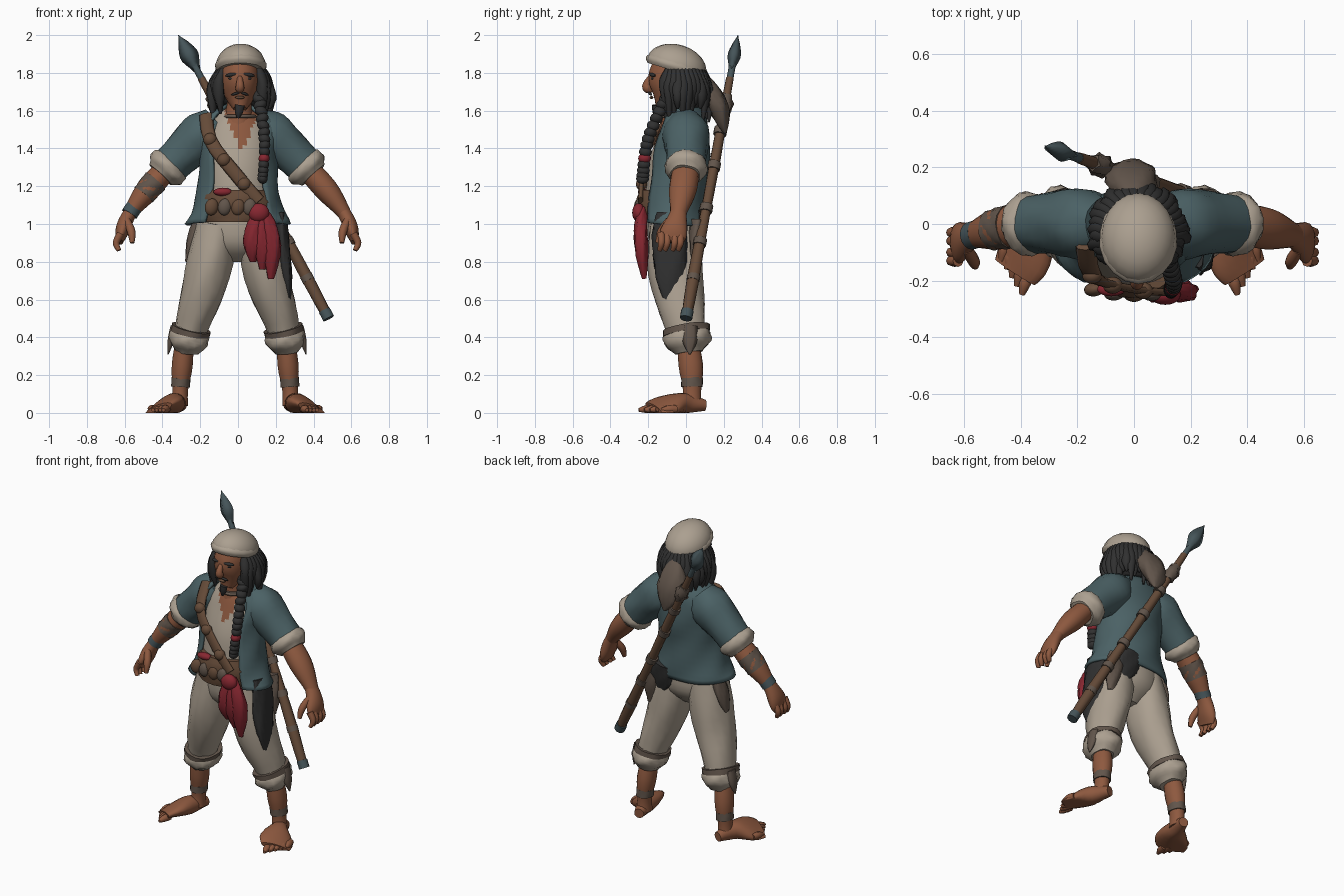
import bpy, bmesh, math, random
from mathutils import Vector, Euler

random.seed(4)
if "Cube" in bpy.data.objects:
    bpy.data.objects.remove(bpy.data.objects["Cube"], do_unlink=True)


def material(name, *rgb):
    mat = bpy.data.materials.new(name)
    mat.use_nodes = True
    mat.diffuse_color = (*rgb, 1)
    mat.node_tree.nodes["Principled BSDF"].inputs["Base Color"].default_value = (*rgb, 1)
    return mat


CREAM = material("cream cloth", .41, .35, .28)
TEAL = material("teal cloth", .07, .12, .13)
SKIN = material("skin", .27, .1, .05)
HAIR = material("dark hair", .03, .03, .03)
LEATHER = material("brown leather", .13, .07, .04)
RED = material("red cloth", .24, .02, .03)
STEEL = material("blue steel", .06, .09, .1)
DRAB = material("drab cloth", .12, .09, .07)


def along(values, t):
    """Smooth curve through a row of numbers or points; a lone number stays constant."""
    if isinstance(values, (int, float)):
        return values
    last = len(values) - 1
    i = min(int(t * last), last - 1)
    f = t * last - i
    a, b, c, d = values[max(i - 1, 0)], values[i], values[i + 1], values[min(i + 2, last)]
    return b + ((c - a) * f + (a * 2 - b * 5 + c * 4 - d) * f * f + (b * 3 - c * 3 + d - a) * f ** 3) * .5


def finish(name, bm, mats, rule=None, thickness=0):
    bmesh.ops.recalc_face_normals(bm, faces=bm.faces)
    for face in bm.faces:
        face.smooth = len(face.verts) < 5
        if rule:
            face.material_index = rule(face.calc_center_median())
    mesh = bpy.data.meshes.new(name)
    bm.to_mesh(mesh)
    bm.free()
    for mat in mats:
        mesh.materials.append(mat)
    part = bpy.data.objects.new(name, mesh)
    bpy.context.collection.objects.link(part)
    if thickness:
        part.modifiers.new("cloth thickness", 'SOLIDIFY').thickness = thickness


def tube(name, mats, path, wide, deep=1, span=(0, 1), fold=0, gap=0, sides=18, steps=10, rule=None):
    """Sweep an ellipse along part of a path; deep is depth over width, gap opens the front."""
    path = [Vector(p) for p in path]
    bm = bmesh.new()
    loops = []
    count = sides + 1 if gap else sides
    for i in range(steps + 1):
        k = i / steps
        t = span[0] + (span[1] - span[0]) * k
        centre = along(path, t)
        ahead = (along(path, min(t + .01, 1)) - along(path, max(t - .01, 0))).normalized()
        back = Vector((0, 1, 0))
        back = (back - ahead * back.dot(ahead)).normalized()
        across = ahead.cross(back)
        radius = max(along(wide, k), .002)
        loop = []
        for j in range(count):
            angle = math.radians(gap - 90 + (360 - 2 * gap) * j / sides)
            size = radius * (1 + fold * math.sin(5 * angle + i))
            co = centre + size * (across * math.cos(angle) + back * math.sin(angle) * along(deep, k))
            co.z = max(co.z, 0)
            loop.append(bm.verts.new(co))
        loops.append(loop)
    for a, b in zip(loops, loops[1:]):
        for j in range(sides):
            k = (j + 1) % count
            bm.faces.new((a[j], a[k], b[k], b[j]))
    if not gap:
        bm.faces.new(loops[0])
        bm.faces.new(loops[-1])
    finish(name, bm, mats if isinstance(mats, tuple) else (mats,), rule, .015 if gap else 0)


def both(name, mat, path, wide, deep=1, out=.01, **options):
    """Mirrored pair of tubes, the right one set slightly further out."""
    tube("left_" + name, mat, path, wide, deep, **options)
    tube("right_" + name, mat, [(-x - out, y, z) for x, y, z in path], wide, deep, **options)


def ball(name, mat, place, size, tilt=(0, 0, 0), floor=-1):
    bm = bmesh.new()
    bmesh.ops.create_uvsphere(bm, u_segments=20, v_segments=12, radius=1)
    for v in bm.verts:
        v.co.z = max(v.co.z, floor)
        v.co = Vector([a * b for a, b in zip(v.co, size)])
        v.co.rotate(Euler(tilt))
        v.co += Vector(place)
    finish(name, bm, [mat])


# Guide lines that the parts follow
TORSO = (0, 0, 1.63), (0, -.05, 1.3), (0, -.07, 1)
ARM = (.1, 0, 1.54), (.36, 0, 1.3), (.56, -.04, 1.06), (.62, -.08, .9)
LEG = (.1, -.06, 1), (.16, -.05, .7), (.24, 0, .44), (.27, .03, .2), (.28, .03, .04)
HEAD = (.01, -.13, 1.61), (.01, -.09, 1.69), (.01, -.07, 1.8), (.01, -.07, 1.92)
SPEAR = (.48, 0, .5), (-.315, .275, 2)
FOOT = (.27, .1, .04), (.31, -.03, .05), (.39, -.17, .02)

# Shirt with an open collar, breeches, and open coat
tube("shirt", (CREAM, SKIN), TORSO, (.08, .17, .18, .18, .18), (.9, .7, .83, .85, .85),
     span=(.03, .95), sides=48, steps=36,
     rule=lambda c: int(c.y < -.03 and abs(c.x - .02) < (c.z - 1.37) * .4))
tube("breeches_seat", CREAM, [(0, -.06, 1.1), (0, -.05, .8)], (.18, .2, .18, .06), .75)
tube("coat", TEAL, TORSO, (.08, .23, .21, .21, .235, .28), (.9, .6, .8, .8, .75, .65),
     gap=40, sides=36, steps=16, fold=.02)

# Arms and hands
both("sleeve", TEAL, ARM, (.09, .125, .11, .1), span=(0, .34), fold=.03)
both("sleeve_cuff", CREAM, ARM, (.08, .11, .11, .08), span=(.28, .39), fold=.04)
both("forearm", SKIN, ARM, (.06, .064, .037), 1.15, span=(.3, .68))
both("palm", SKIN, ARM, (.036, .038, .02), (1.2, 1.8, 3), span=(.65, .98))
for y in (-.03, -.06, -.1, -.13):
    both("finger", SKIN, [(.61, y, .95), (.635, y, .9), (.62, y - .01, .86)], (.021, .018, .012), sides=8)
both("thumb", SKIN, [(.58, -.09, 1.02), (.555, -.13, .96), (.55, -.15, .9)], (.02, .022, .012), sides=8)
right_arm = [(-x - .01, y, z) for x, y, z in ARM]
tube("forearm_wrap", DRAB, right_arm, (.068, .062), 1.15, span=(.43, .53), fold=.03)
tube("wrist_band", STEEL, right_arm, .045, 1.1, span=(.62, .68))

# Legs and feet
both("breeches_leg", CREAM, LEG, (.11, .122, .105, .08), 1.2, span=(0, .55), fold=.03)
both("breeches_cuff", CREAM, LEG, (.08, .104, .1, .06), 1.2, span=(.48, .62), fold=.05)
both("knee_tie", DRAB, LEG, .105, 1.2, span=(.49, .52), steps=2, fold=.03)
both("knee_rag", DRAB, [(.33, .02, .46), (.36, .02, .31)], (.02, .02, .003), 2, sides=6)
both("calf", SKIN, LEG, (.05, .056, .042, .046), 1.15, span=(.55, 1), out=.03)
both("ankle_wrap", DRAB, LEG, .05, 1.15, span=(.77, .83), steps=3, fold=.03, out=.03)
both("foot", SKIN, FOOT, (.03, .055, .023), (1, 1.2, 3.8), out=.03)
for i in range(5):
    x, y = .355 + .018 * i, -.21 + .03 * i
    both("toe", SKIN, [(x - .01, y + .04, .02), (x, y, .02), (x + .01, y - .04, .015)], (.02, .022, .01),
         out=.03, sides=8)

# Head and face
tube("neck", SKIN, [(.01, -.07, 1.7), (0, -.04, 1.5)], (.06, .07, .1))
tube("head", SKIN, HEAD, (.035, .085, .1, .06), (1, 1.25, 1.25, 1.3))
tube("nose", SKIN, [(.01, -.18, 1.79), (.01, -.21, 1.73), (.01, -.18, 1.7)], (.01, .019, .024, .01), sides=10)
for s in (-1, 1):
    turn = s * .3
    ball("brow", HAIR, (.01 + s * .044, -.177, 1.79), (.036, .014, .01), (0, turn / 2, turn))
    ball("eye", HAIR, (.01 + s * .04, -.174, 1.77), (.024, .012, .008), (0, 0, turn))
    ball("moustache", HAIR, (.01 + s * .024, -.19, 1.69), (.024, .009, .007), (0, turn, turn))
    ball("ear", SKIN, (.01 + s * .1, -.05, 1.73), (.016, .03, .04))
ball("lips", LEATHER, (.01, -.183, 1.67), (.026, .01, .008))
tube("goatee", HAIR, [(.01, -.16, 1.63), (0, -.16, 1.56)], (.025, .022, .006), .8, sides=8)
tube("necklace", DRAB, [(.01, -.06, 1.58), (.01, -.06, 1.56)], (.08, .09, .08), steps=4)

# Headscarf with a rolled rim and hanging tail
ball("headscarf", CREAM, (.015, -.05, 1.835), (.133, .162, .115), (-.3, 0, 0), floor=-.15)
tube("scarf_rim", CREAM, [(.015, -.045, 1.86), (.015, -.06, 1.81)], (.125, .138, .125), 1.2, steps=6, fold=.01)
tube("scarf_tail", DRAB, [(.01, .1, 1.77), (-.01, .17, 1.62), (.01, .21, 1.48)], (.04, .08, .09, .06, .01), .6, fold=.08)

# Hair mass, loose locks and knotted braid
ball("hair_mass", HAIR, (.015, .01, 1.72), (.13, .12, .12))


def around(angle, radius, z):
    return .015 + radius * math.cos(angle), -.03 + radius * math.sin(angle), z


for i in range(26):
    angle = math.radians(i * 10 - 35)
    reach = random.uniform(.13, .165)
    tube("hair_lock", HAIR, [around(angle, .11, 1.82), around(angle, .14, 1.75), around(angle, reach, 1.67),
                             around(angle, reach - .01, random.uniform(1.53, 1.63))],
         (.02, .03, .027, .006), sides=8, fold=.12)
braid = [Vector(p) for p in ((.11, -.1, 1.68), (.14, -.2, 1.45), (.13, -.23, 1.24))]
for i in range(15):
    f = i / 14
    ball("braid_knot", RED if i == 10 else HAIR, along(braid, f), (.038 - .012 * f, .034, .028),
         (0, .5 if i % 2 else -.5, 0))

# Belt, shoulder strap and pouches
tube("belt", LEATHER, [(0, -.09, 1.18), (0, -.09, 1.01)], (.18, .2, .2, .19), .85, sides=24, fold=.015)
strap = [Vector(p) for p in ((-.17, -.08, 1.58), (-.14, -.19, 1.43), (0, -.23, 1.25), (.11, -.24, 1.12))]
tube("shoulder_strap", LEATHER, strap, .036, .4, sides=8)
for f in (.3, .5, .75):
    ball("strap_pouch", LEATHER, along(strap, f), (.035, .03, .035), (0, .7, 0))
for x, mat in ((-.14, LEATHER), (-.07, DRAB), (0, LEATHER), (.06, DRAB)):
    ball("belt_pouch", mat, (x, x * x - .25, 1.09), (.036, .025, .045), (0, .2, -x))
ball("red_waist_patch", RED, (-.08, -.23, 1.17), (.05, .025, .022))

# Red sash
ball("sash_knot", RED, (.11, -.25, 1.06), (.055, .035, .05))
for x, bottom in ((.08, .8), (.13, .76), (.175, .71)):
    tube("sash_tail", RED, [(.115, -.23, 1.08), (x, -.24, .93), (x, -.22, bottom)],
         (.03, .044, .046, .015), .75, fold=.12)

# Hanging cloths and hip bags
tube("dark_hip_cloth", HAIR, [(.22, -.08, 1.06), (.27, -.09, .6)], (.03, .035, .03, .01), 2.6, fold=.1)
tube("left_hip_bag", DRAB, [(.19, .06, 1.02), (.22, .05, .77)], (.05, .055, .02), .7, fold=.1)
tube("right_hip_bag", DRAB, [(-.21, -.02, 1.03), (-.27, -.04, .8)], (.025, .03, .01), 1.8, fold=.08)
tube("back_cloth", HAIR, [(.1, .09, 1.06), (.13, .07, .88)], (.09, .08, .03), .3, fold=.12)

# Spear slung across the back
tube("spear_shaft", LEATHER, SPEAR, (.027, .033, .03, .026, .028, .024, .02), span=(.02, .8), sides=10, fold=.05)
tube("spear_butt", STEEL, SPEAR, .033, span=(0, .05), sides=10)
for f in (.18, .3, .4, .52, .62):
    tube("spear_binding", DRAB, SPEAR, .035, span=(f, f + .02), sides=10, steps=2)
tube("spear_rag", DRAB, SPEAR, (.03, .04, .028), span=(.68, .74), sides=10, fold=.2)
tube("spear_socket", STEEL, SPEAR, .018, span=(.78, .86), sides=8)
tube("spear_blade", STEEL, SPEAR, (.02, .05, .03, 0), .7, span=(.83, 1), sides=4)
